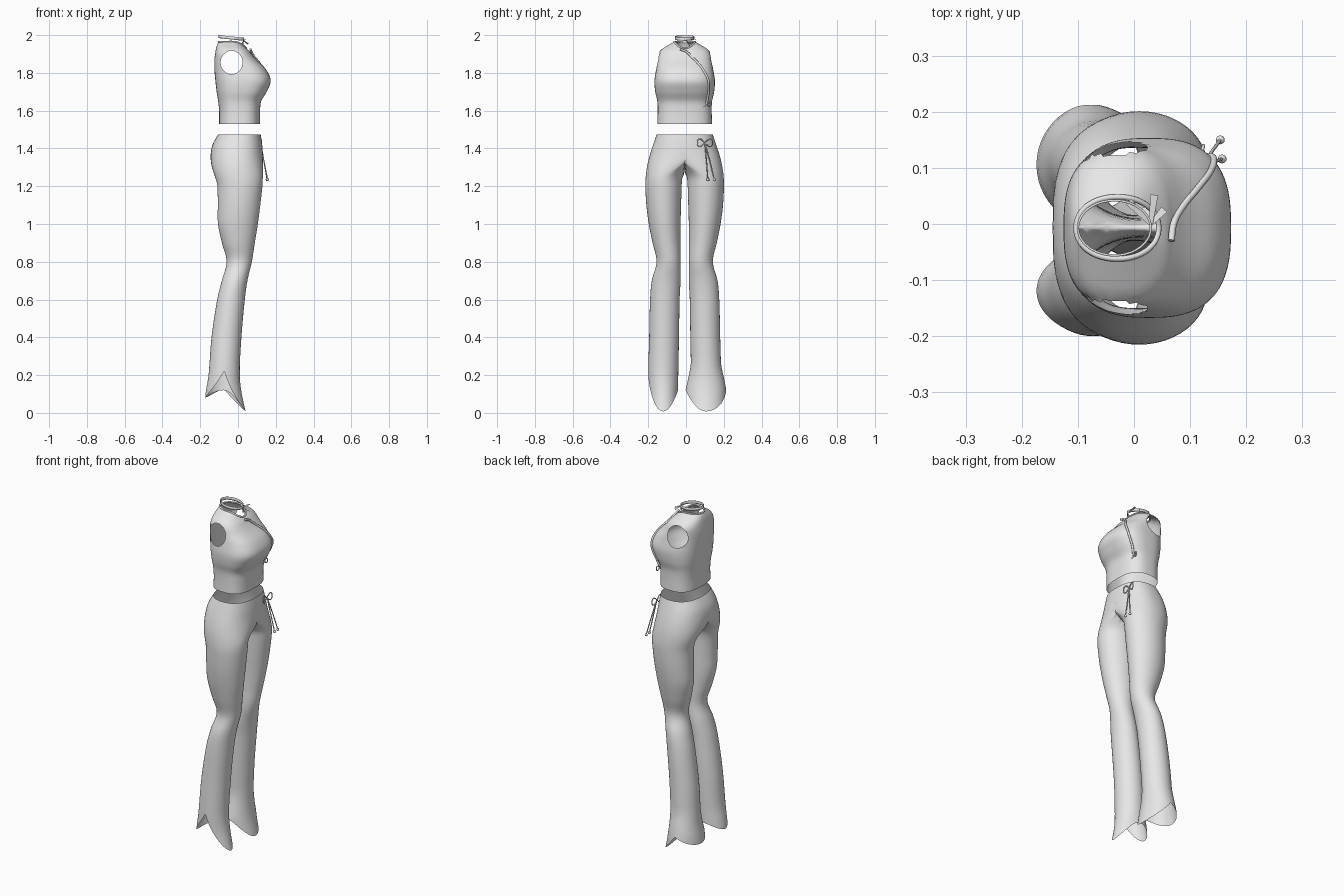
import bpy, bmesh, math
from mathutils import Vector

cube = bpy.data.objects.get("Cube")
if cube:
    bpy.data.objects.remove(cube, do_unlink=True)

MID_Y = -0.007

cloth = bpy.data.materials.new("light grey cloth")
cloth.use_nodes = True
cloth.diffuse_color = (0.8, 0.8, 0.8, 1)
cloth.node_tree.nodes["Principled BSDF"].inputs["Base Color"].default_value = (0.8, 0.8, 0.8, 1)


def finish(bm, name):
    bmesh.ops.recalc_face_normals(bm, faces=bm.faces[:])
    mesh = bpy.data.meshes.new(name)
    bm.to_mesh(mesh)
    bm.free()
    mesh.materials.append(cloth)
    for p in mesh.polygons:
        p.use_smooth = True
    obj = bpy.data.objects.new(name, mesh)
    bpy.context.collection.objects.link(obj)
    return obj


def tube(name, points, radius, closed=False):
    curve = bpy.data.curves.new(name, "CURVE")
    curve.dimensions = "3D"
    curve.bevel_depth = radius
    curve.bevel_resolution = 2
    curve.resolution_u = 5
    curve.use_fill_caps = True
    spline = curve.splines.new("BEZIER")
    spline.bezier_points.add(len(points) - 1)
    for bp, co in zip(spline.bezier_points, points):
        bp.co = co
        bp.handle_left_type = bp.handle_right_type = "AUTO"
    spline.use_cyclic_u = closed
    curve.materials.append(cloth)
    obj = bpy.data.objects.new(name, curve)
    bpy.context.collection.objects.link(obj)
    return obj


def sample(rows, z):
    """Smooth interpolation of a table of sections, keyed by height."""
    z = min(max(z, rows[0][0]), rows[-1][0])
    i = max(k for k in range(len(rows) - 1) if rows[k][0] <= z)
    a, b = rows[i], rows[i + 1]
    before, after = rows[max(i - 1, 0)], rows[min(i + 2, len(rows) - 1)]
    h = b[0] - a[0]
    u = (z - a[0]) / h
    out = []
    for c in range(1, len(a)):
        m0 = (b[c] - before[c]) / (b[0] - before[0]) * h
        m1 = (after[c] - a[c]) / (after[0] - a[0]) * h
        out.append((2*u**3 - 3*u*u + 1) * a[c] + (u**3 - 2*u*u + u) * m0
                   + (3*u*u - 2*u**3) * b[c] + (u**3 - u*u) * m1)
    return out


def power(v, n):
    return math.copysign(abs(v) ** (2 / n), v) if abs(v) > 1e-6 else 0.0


def loft(bm, rings):
    loops = [[bm.verts.new(p) for p in ring] for ring in rings]
    n = len(loops[0])
    for lo, hi in zip(loops, loops[1:]):
        for j in range(n):
            bm.faces.new((lo[j], lo[(j + 1) % n], hi[(j + 1) % n], hi[j]))


# ---- sleeveless top: height, back x, front x, half width
TOP = [(1.53, -.10, .116, .145), (1.6, -.10, .117, .143), (1.65, -.105, .123, .145),
       (1.7, -.113, .152, .156), (1.76, -.12, .173, .16), (1.82, -.125, .147, .15),
       (1.87, -.125, .098, .142), (1.9, -.121, .073, .138), (1.925, -.117, .064, .122),
       (1.945, -.112, .056, .09), (1.965, -.103, .044, .055)]
SQUARE = 2.7


def top_point(t, z):
    back, front, half = sample(TOP, z)
    neck = max(0, (z - 1.9) / .065)
    n = SQUARE - .6 * neck
    x = (back + front) / 2 + (front - back) / 2 * power(math.sin(t), n)
    y = MID_Y + half * power(math.cos(t), n)
    return Vector((x, y, z - .035 * neck * max(0, math.sin(t)) ** 2))


def chest(y, z, lift=0.003):
    back, front, half = sample(TOP, z)
    r = 1 - min(1, abs((y - MID_Y) / half)) ** SQUARE
    return ((back + front) / 2 + (front - back) / 2 * r ** (1 / SQUARE) + lift, y, z)


AROUND, HIGH = 80, 44
angles = [math.tau * j / AROUND for j in range(AROUND)]
bm = bmesh.new()
loft(bm, [[top_point(t, 1.53 + .435 * i / HIGH) for t in angles] for i in range(HIGH + 1)])

# armholes: open the faces in an ellipse and round off the edge
HOLE_X, HOLE_Z, HOLE_RX, HOLE_RZ = -.034, 1.855, .058, .062


def hole_radius(p):
    return math.hypot((p.x - HOLE_X) / HOLE_RX, (p.z - HOLE_Z) / HOLE_RZ)


bmesh.ops.delete(bm, geom=[f for f in bm.faces if hole_radius(f.calc_center_median()) < 1],
                 context="FACES")
for v in bm.verts:
    if v.is_boundary and hole_radius(v.co) < 1.5:
        r = hole_radius(v.co)
        v.co.x = HOLE_X + (v.co.x - HOLE_X) / r
        v.co.z = HOLE_Z + (v.co.z - HOLE_Z) / r
finish(bm, "sleeveless_top")

# piping round the neck and down the diagonal opening
tube("neck_piping", [top_point(t, 1.965) for t in angles[::4]], .005, True)
tube("diagonal_piping", [chest(y, z) for y, z in (
    (-.03, 1.925), (0, 1.913), (.03, 1.885), (.065, 1.85), (.095, 1.81),
    (.117, 1.765), (.121, 1.72), (.117, 1.68), (.108, 1.635))], .006)

# standing collar band, lower at the front
bm = bmesh.new()
ring = [(-.035 + .067 * math.sin(t), MID_Y + .051 * math.cos(t), -.007 * math.sin(t))
        for t in angles[::2]]
loft(bm, [[(x, y, z + h) for x, y, z in ring] for h in (1.977, 1.985, 1.993)])
collar = finish(bm, "collar_band")
solid = collar.modifiers.new("thickness", "SOLIDIFY")
solid.thickness = .004

# flat ribbons tied at the throat
knot = Vector((.03, 0, 1.972))
bm = bmesh.new()
for dx, dy, dz in ((-.04, .04, .008), (.006, .052, .006), (.024, .026, -.02), (-.012, .03, -.04)):
    tip = knot + Vector((dx, dy, dz))
    side = Vector((dy, -dx, .004)).normalized() * .007
    bm.faces.new([bm.verts.new(p) for p in (knot - side * .5, knot + side * .5, tip + side, tip - side)])
finish(bm, "throat_ribbons")


def bow(name, x, y, z, width, height, radius):
    pts = []
    for j in range(16):
        a = math.tau * j / 16
        pts.append((x + .006 * math.cos(a) ** 2, y + width * math.cos(a), z + height * math.sin(2 * a)))
    tube(name, pts, radius, True)


bow("side_bow", chest(.112, 1.635)[0] + .003, .112, 1.633, .022, .012, .003)

# ---- flared trousers: height, back x, front x, inner y, outer y
LEGS = [(0, -.178, .042, .036, .19), (.1, -.172, .02, .035, .19), (.2, -.156, .009, .034, .193),
        (.4, -.14, .018, .03, .188), (.6, -.11, .036, .027, .183), (.7, -.086, .05, .022, .174),
        (.8, -.06, .073, .022, .149), (.9, -.085, .089, .023, .17), (1, -.106, .105, .022, .19),
        (1.1, -.107, .118, .019, .203), (1.2, -.109, .129, .016, .208), (1.24, -.118, .131, .013, .207),
        (1.3, -.138, .133, 0, .2), (1.36, -.145, .132, 0, .186), (1.42, -.135, .128, 0, .167),
        (1.475, -.105, .12, 0, .148)]


def leg_point(t, z, side):
    back, front, inner, outer = sample(LEGS, z)
    k = min(1, max(0, (z - 1.24) / .16))
    k = k * k * (3 - 2 * k)
    s, c = math.sin(t), math.cos(t)
    mid, half = (inner + outer) / 2, (outer - inner) / 2
    x = (back + front) / 2 + (front - back) / 2 * power(s, 2 + .4 * k)
    y = (1 - k) * (mid + half * c)
    y += k * outer * power(c, 2.4) if c > 0 else -.06 * k
    if side > 0:  # wider flare on one hem
        y += .03 * c * min(1, max(0, (.25 - z) / .13))
    if z > 1.27 or k == 1:
        y = max(0, y)
        if y < .0008:
            y = 0
    return Vector((x, side * y, z))


def hem(t, side):
    """Pointed hem: low front tip, raised back, slit on the outer side."""
    s, c = math.sin(t), math.cos(t)
    low = .008 if s > 0 else .08
    if c > 1e-6:
        peak = .22 if side < 0 else .13
        return peak - (peak - low) * abs(s)
    return .12 - (.12 - low) * s * s


bm = bmesh.new()
angles = [math.tau * j / 48 for j in range(48)]
heights = [.3 + 1.175 * i / 60 for i in range(61)]
for side in (-1, 1):
    rings = []
    for f in (1, .85, .7, .55, .4, .2):
        rings.append([leg_point(t, .3 + (hem(t, side) - .3) * f, side) for t in angles])
    rings += [[leg_point(t, z, side) for t in angles] for z in heights]
    loft(bm, rings)
# open the inside wall above the crotch and join the halves
bmesh.ops.delete(bm, geom=[f for f in bm.faces if all(abs(v.co.y) < 1e-6 for v in f.verts)],
                 context="FACES")
bmesh.ops.remove_doubles(bm, verts=[v for v in bm.verts if abs(v.co.y) < 1e-6], dist=.0002)
for v in bm.verts:
    v.co.y += MID_Y
finish(bm, "flared_trousers")

# waist tie with two hanging tasselled cords
bow("waist_bow", .118, .1, 1.43, .04, .02, .003)
for i, (x, y) in enumerate(((.157, .116), (.154, .15))):
    end = Vector((x, y, 1.235))
    tube(f"waist_cord_{i}", [(.12, .1, 1.43), (.136, (y + .1) / 2, 1.34), end], .003)
    bm = bmesh.new()
    bmesh.ops.create_uvsphere(bm, u_segments=10, v_segments=6, radius=.008)
    bmesh.ops.translate(bm, verts=bm.verts[:], vec=end)
    finish(bm, f"cord_bead_{i}")
